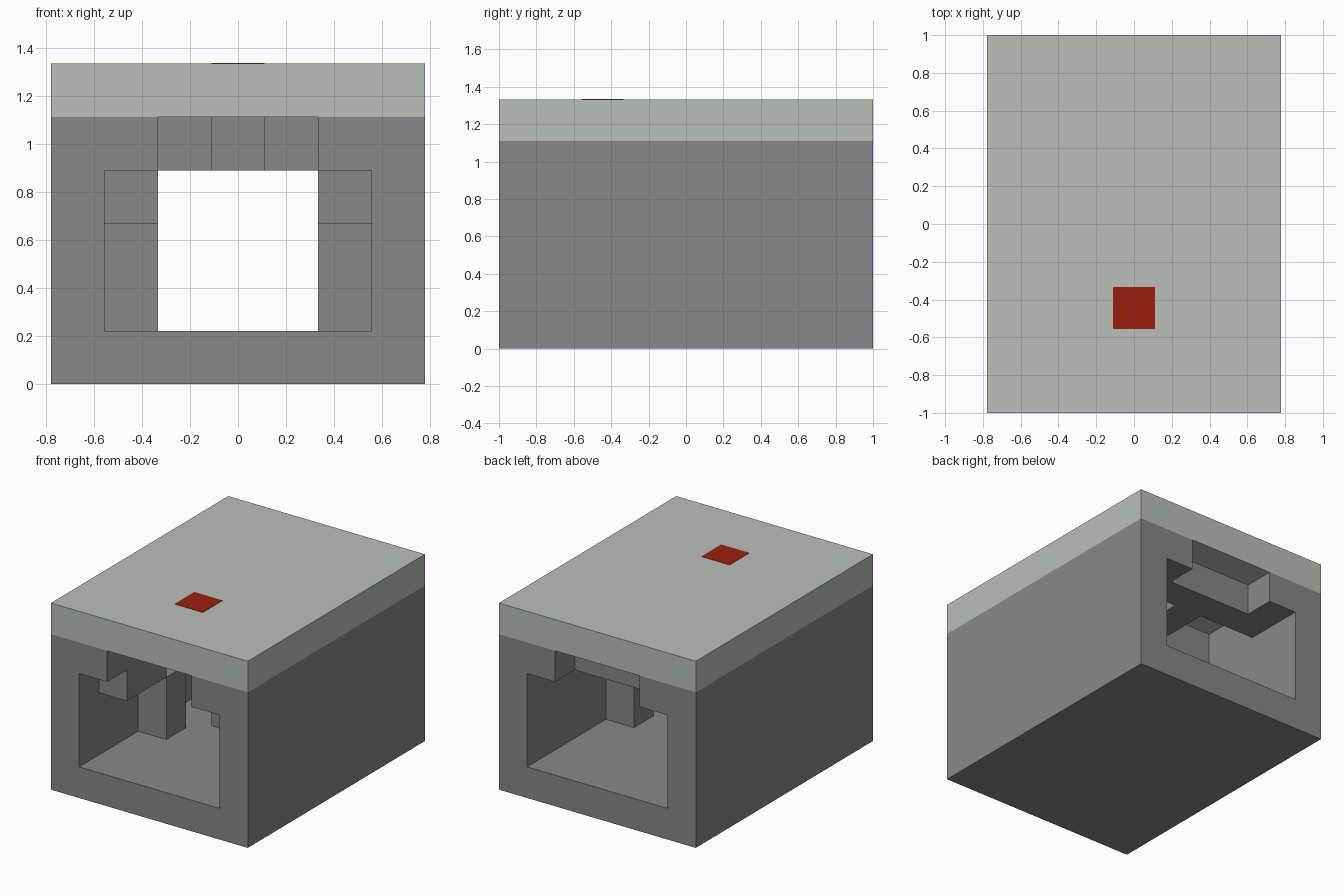
import bpy

cube = bpy.data.objects.get("Cube")
if cube:
    bpy.data.objects.remove(cube, do_unlink=True)

U = 2 / 9  # one block
WIDE, LONG = 7, 9  # blocks across and deep


def make_material(name, color):
    mat = bpy.data.materials.new(name)
    mat.use_nodes = True
    mat.diffuse_color = (*color, 1)
    mat.node_tree.nodes["Principled BSDF"].inputs["Base Color"].default_value = (*color, 1)
    return mat


stone = make_material("dark stone grey", (0.246, 0.246, 0.246))
pale = make_material("pale grey", (0.50, 0.52, 0.48))
red = make_material("deep red", (0.33, 0.014, 0.005))


def block(name, x, y, z, mat=stone):
    """Box spanning block ranges, counted from the left, front and floor."""
    spans = [[(v - WIDE / 2) * U for v in x],
             [(v - LONG / 2) * U for v in y],
             [v * U for v in z]]
    bpy.ops.mesh.primitive_cube_add(size=1, location=[sum(s) / 2 for s in spans])
    obj = bpy.context.object
    obj.name = name
    obj.scale = [s[1] - s[0] for s in spans]
    bpy.ops.object.transform_apply(location=False, rotation=False, scale=True)
    obj.data.materials.append(mat)
    return obj


def pair(name, x, y, z):
    """Same box on both sides of the tunnel."""
    block("right_" + name, x, y, z)
    block("left_" + name, (WIDE - x[1], WIDE - x[0]), y, z)


# Shell
block("floor", (0, 7), (0, 9), (0, 1))
pair("wall", (0, 1), (0, 9), (1, 5))
block("roof_slab", (0, 7), (0, 9), (5, 6), pale)

# Front and back ceiling steps beside the notches
pair("front_ceiling", (1, 2), (0, 3), (4, 5))
pair("front_ledge", (1, 2), (1, 3), (3, 4))
pair("back_ceiling", (1, 2), (8, 9), (4, 5))
block("back_crossbeam", (1, 6), (7, 8), (4, 5))

# Middle ceiling beams
block("middle_crossbeam", (1, 6), (3, 5), (4, 5))
block("centre_beam", (3, 4), (5, 7), (4, 5))
block("front_hanging_block", (3, 4), (2, 3), (4, 5))

# Pillars, staggered along the tunnel
block("right_pillar", (1, 2), (3, 4), (1, 3))
block("left_pillar", (5, 6), (4, 5), (1, 3))

# Coloured patch on the roof
block("roof_patch", (3, 4), (2, 3), (6, 6.01), red)
